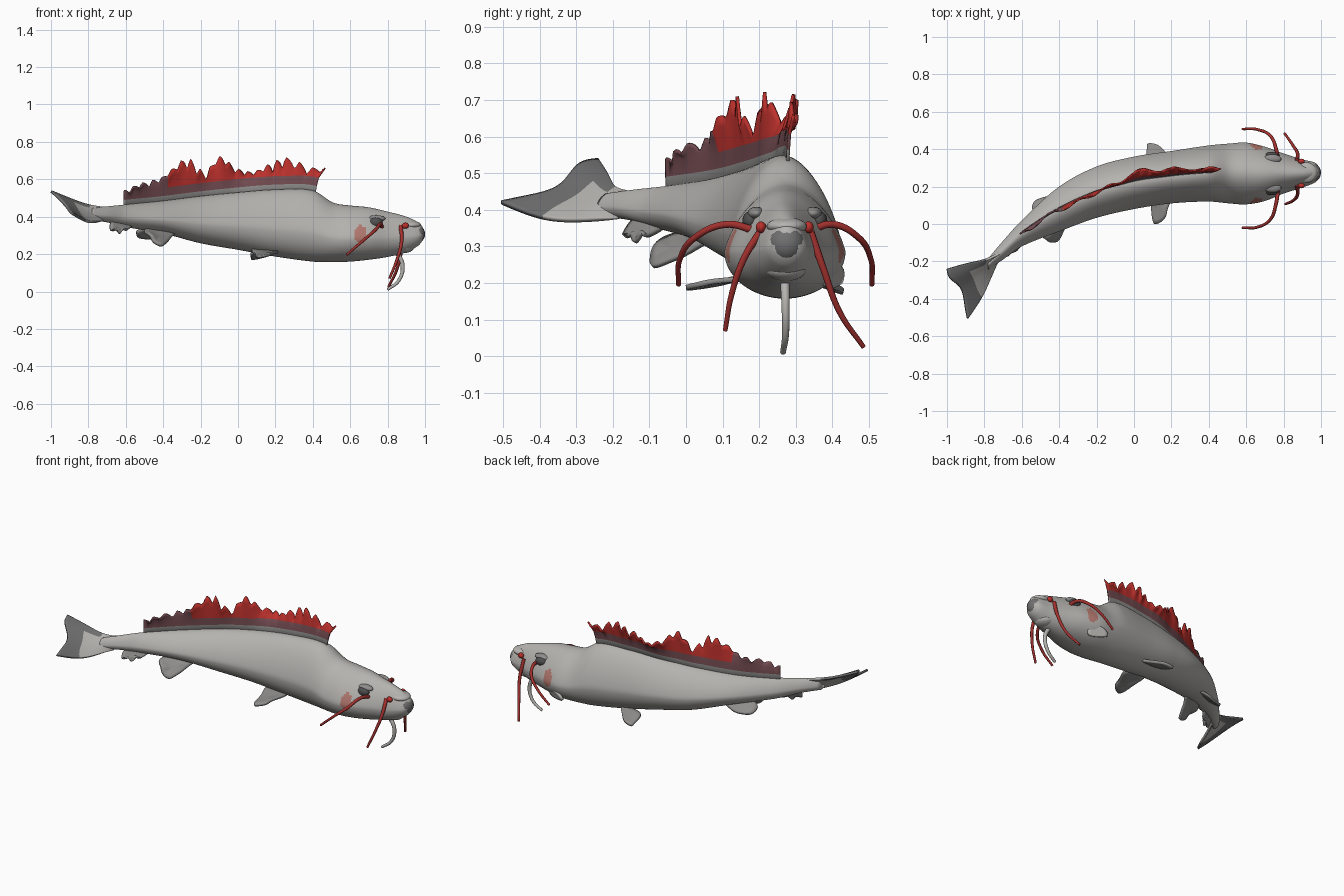
import bpy, bmesh, math, random
from mathutils import Vector

random.seed(4)
cube = bpy.data.objects.get("Cube")
if cube:
    bpy.data.objects.remove(cube)


def material(name, r, g, b):
    m = bpy.data.materials.new(name)
    m.use_nodes = True
    m.diffuse_color = (r, g, b, 1)
    m.node_tree.nodes["Principled BSDF"].inputs["Base Color"].default_value = (r, g, b, 1)
    return m


SKIN = material("pale grey skin", .46, .45, .43)
MID = material("mid grey fin", .27, .265, .26)
FIN = material("dark grey fin", .16, .16, .16)
RED = material("red", .5, .03, .025)
CRIMSON = material("dark red whisker", .36, .03, .027)
PLUM = material("dull plum", .17, .07, .08)
PINK = material("pink cheek", .45, .19, .16)
DARK = material("dark eye", .08, .08, .08)


def build(name, verts, faces, mats, rule=None, thick=0):
    """Smooth mesh object; rule picks a slot from face centre and index."""
    me = bpy.data.meshes.new(name)
    me.from_pydata(verts, [], faces)
    bm = bmesh.new()
    bm.from_mesh(me)
    bmesh.ops.recalc_face_normals(bm, faces=bm.faces)
    bm.to_mesh(me)
    bm.free()
    for m in mats:
        me.materials.append(m)
    ob = bpy.data.objects.new(name, me)
    bpy.context.collection.objects.link(ob)
    for p in me.polygons:
        p.use_smooth = True
        if rule:
            p.material_index = rule(p.center, p.index)
    if thick:
        mod = ob.modifiers.new("thickness", "SOLIDIFY")
        mod.thickness = thick
        mod.offset = 0
    return ob


def grid_faces(rows, cols):
    return [(i*cols + j, i*cols + j + 1, (i+1)*cols + j + 1, (i+1)*cols + j)
            for i in range(rows - 1) for j in range(cols - 1)]


def sample(rows, x):
    """Smooth interpolation of rows keyed by their first value."""
    x = min(max(x, rows[0][0]), rows[-1][0])
    k = max(i for i in range(len(rows) - 1) if rows[i][0] <= x)
    a, b = rows[k], rows[k + 1]
    p, q = rows[max(k - 1, 0)], rows[min(k + 2, len(rows) - 1)]
    h = b[0] - a[0]
    t = (x - a[0]) / h
    out = []
    for j in range(1, len(a)):
        m0 = (b[j] - p[j]) / (b[0] - p[0]) * h
        m1 = (q[j] - a[j]) / (q[0] - a[0]) * h
        out.append((2*t**3 - 3*t*t + 1) * a[j] + (t**3 - 2*t*t + t) * m0
                   + (3*t*t - 2*t**3) * b[j] + (t**3 - t*t) * m1)
    return out


# Body stations: x, spine y, half width, top z, bottom z
BODY = [(-.78, -.215, .03, .445, .38), (-.7, -.14, .05, .455, .37),
        (-.6, -.05, .07, .465, .345), (-.4, .08, .12, .485, .31),
        (-.2, .17, .137, .51, .258), (0, .22, .14, .53, .223),
        (.2, .25, .14, .545, .187), (.4, .27, .15, .54, .16),
        (.51, .27, .16, .475, .157), (.6, .27, .165, .46, .16), (.7, .268, .145, .45, .17),
        (.8, .27, .107, .427, .185), (.9, .27, .075, .4, .21),
        (.97, .275, .052, .365, .25), (.99, .275, .03, .34, .28)]

# Lofted body with a narrow back and a round belly
RINGS, SIDES = 180, 72
verts, faces = [], []
for i in range(RINGS):
    x = -.78 + 1.77 * i / (RINGS - 1)
    y, w, top, low = sample(BODY, x)
    h = top - low
    for j in range(SIDES):
        a = math.tau * j / SIDES
        s, c = math.sin(a), math.cos(a)
        z = low + .42 * h + s * h * (.58 if s > 0 else .42)
        verts.append((x, y + w * c * (1 - .25 * max(0, s)), z))
for i in range(RINGS - 1):
    for j in range(SIDES):
        k = (j + 1) % SIDES
        faces.append((i*SIDES + j, i*SIDES + k, (i+1)*SIDES + k, (i+1)*SIDES + j))
faces += [tuple(range(SIDES)), tuple(range((RINGS-1)*SIDES, RINGS*SIDES))]


def cheek(c, n):
    return int(((c.x - .655) / .032)**2 + ((c.z - .305) / .05)**2 < 1)


build("body", verts, faces, [SKIN, PINK], cheek)

# Ragged dorsal fin: x, crest z, sideways tilt; grey foot, plum band, red edge
CREST = [(-.61, .54, -.01), (-.5, .585, -.01), (-.4, .615, -.01), (-.27, .715, -.02),
         (-.18, .645, 0), (-.09, .725, .005), (-.02, .665, .045), (.08, .64, .05),
         (.18, .69, .035), (.27, .715, .035), (.35, .665, .02), (.41, .66, .015)]
COLS, ROWS = 141, 6
verts = []
for i in range(COLS):
    x = -.61 + 1.02 * i / (COLS - 1)
    y, w, top, low = sample(BODY, x)
    if i % 7 == 0:
        notch = random.uniform(.015, .055)
    crest, tilt = sample(CREST, x)
    crest = max(crest - notch * (0, .1, .3, .6, 1, .9, .4)[i % 7], top + .05)
    band = min(top + .07, crest - .005)
    lean = max(0, x - .25) * .35
    for r, z in enumerate((top - .04, top + .026, band, band*.65 + crest*.35,
                           band*.3 + crest*.7, crest)):
        f = r / (ROWS - 1)
        wave = .012 * math.sin(x * 38) * f * f
        verts.append((x + lean * f, y + .006 + wave + tilt * f, z))


def fin_bands(c, n):
    row = n % (ROWS - 1)
    return 0 if row == 0 else 1 if row == 1 or c.x < -.38 else 2


build("dorsal_fin", verts, grid_faces(COLS, ROWS), [MID, PLUM, RED], fin_bands, .009)

# Twisted forked tail: rays from the root to the trailing edge
RAYS = [[(-.70, -.145, .45), (-.79, -.195, .455), (-.88, -.205, .485), (-1, -.24, .535)],
        [(-.71, -.155, .435), (-.8, -.215, .44), (-.88, -.25, .475), (-.99, -.3, .53)],
        [(-.715, -.165, .415), (-.8, -.24, .42), (-.86, -.29, .435), (-.915, -.335, .455)],
        [(-.72, -.175, .395), (-.79, -.27, .395), (-.84, -.36, .4), (-.905, -.43, .435)],
        [(-.725, -.185, .375), (-.765, -.28, .37), (-.81, -.39, .37), (-.89, -.505, .42)]]
tail = build("tail_fin", sum(RAYS, []), grid_faces(5, 4), [SKIN, FIN],
             lambda c, n: int(n % 3 == 2 or n == 1))
sub = tail.modifiers.new("smooth", "SUBSURF")
sub.levels = sub.render_levels = 3
sub.boundary_smooth = "PRESERVE_CORNERS"
sol = tail.modifiers.new("thickness", "SOLIDIFY")
sol.thickness, sol.offset = .014, 0


def fan_fin(name, outline, mat):
    """Thin fin: rounded outline closed around its centre, in three rings."""
    ctl = [Vector(p) for p in outline]
    pts = []
    for i, b in enumerate(ctl):
        a, c, d = ctl[i - 1], ctl[(i + 1) % len(ctl)], ctl[(i + 2) % len(ctl)]
        for t in (0, .25, .5, .75):
            pts.append(b + (c - a) * t / 2 + (a - b*2.5 + c*2 - d/2) * t*t
                       + (b*3 - a - c*3 + d) * t**3 / 2)
    mid = sum(pts, Vector()) / len(pts)
    n = len(pts)
    vs = [mid] + [mid.lerp(p, f) for f in (.4, .7, 1) for p in pts]
    fs = [(0, 1 + j, 1 + (j + 1) % n) for j in range(n)]
    for r in range(2):
        for j in range(n):
            k = (j + 1) % n
            fs.append((1 + r*n + j, 1 + r*n + k, 1 + (r+1)*n + k, 1 + (r+1)*n + j))
    build(name, vs, fs, [mat], thick=.014)


# Belly, rear and gill fins
fan_fin("right_pelvic_fin", [(.21, .19, .215), (.18, .08, .205), (.165, .03, .195),
                             (.12, 0, .187), (.1, .02, .187), (.09, .1, .2),
                             (.08, .19, .225)], MID)
fan_fin("left_pelvic_fin", [(.21, .32, .215), (.18, .37, .2), (.13, .42, .185),
                            (.08, .43, .175), (.07, .41, .18), (.08, .33, .21)], MID)
fan_fin("right_rear_fin", [(-.34, .06, .32), (-.36, .01, .285), (-.385, -.05, .258),
                           (-.41, -.09, .245), (-.45, -.095, .265), (-.47, -.085, .3),
                           (-.5, -.05, .325), (-.45, .02, .34)], MID)
fan_fin("left_rear_fin", [(-.34, .12, .33), (-.41, .15, .3), (-.46, .145, .285),
                          (-.53, .12, .29), (-.54, .07, .32), (-.48, .06, .34)], MID)
fan_fin("vent_fin", [(-.57, -.06, .36), (-.59, -.1, .33), (-.61, -.12, .335), (-.63, -.14, .31),
                     (-.65, -.15, .33), (-.68, -.17, .33), (-.67, -.13, .38)], MID)
fan_fin("left_gill_fin", [(.66, .4, .25), (.58, .425, .24), (.55, .42, .2), (.65, .38, .19)], SKIN)


def ball(name, loc, size, mat):
    bpy.ops.mesh.primitive_uv_sphere_add(segments=20, ring_count=12, location=loc)
    ob = bpy.context.object
    ob.name = name
    ob.scale = size
    ob.data.materials.append(mat)
    bpy.ops.object.shade_smooth()


# Snout, jaw, eyes and nostrils
ball("snout", (.955, .275, .307), (.045, .05, .05), FIN)
ball("upper_lip", (.92, .275, .355), (.06, .055, .024), SKIN)
ball("lower_jaw", (.885, .273, .235), (.055, .055, .03), SKIN)
for side, label in ((-1, "right"), (1, "left")):
    ball(label + "_brow", (.74, .27 + side*.078, .39), (.048, .024, .018), MID)
    ball(label + "_eye", (.737, .27 + side*.094, .37), (.036, .022, .026), DARK)
    ball(label + "_nostril", (.895, .27 + side*.065, .352), (.018, .014, .016), RED)


def whisker(name, path, radius, mat):
    cu = bpy.data.curves.new(name, "CURVE")
    cu.dimensions = "3D"
    cu.bevel_depth = radius
    cu.bevel_resolution = 3
    cu.use_fill_caps = True
    sp = cu.splines.new("BEZIER")
    sp.bezier_points.add(len(path) - 1)
    for i, (b, p) in enumerate(zip(sp.bezier_points, path)):
        b.co = p
        b.handle_left_type = b.handle_right_type = "AUTO"
        b.radius = 1 - .4 * i / (len(path) - 1)
    cu.materials.append(mat)
    ob = bpy.data.objects.new(name, cu)
    bpy.context.collection.objects.link(ob)


# Whiskers: cheek pair (right spreads wider), uneven lip pair, pale chin whisker
for spread, label in ((-1.22, "right"), (1, "left")):
    whisker(label + "_cheek_whisker",
            [(x, .27 + spread * d, z) for x, d, z in
             ((.77, .07, .345), (.76, .13, .36), (.73, .2, .325), (.66, .235, .265), (.58, .238, .195))],
            .011, CRIMSON)
whisker("right_lip_whisker", [(.87, .21, .35), (.875, .16, .27), (.85, .125, .17),
                              (.81, .107, .07)], .011, CRIMSON)
whisker("left_lip_whisker", [(.87, .34, .34), (.875, .375, .24), (.85, .42, .12),
                             (.805, .485, .025)], .011, CRIMSON)
whisker("chin_whisker", [(.85, .27, .21), (.88, .272, .14), (.86, .272, .06),
                         (.8, .265, .01)], .013, SKIN)
